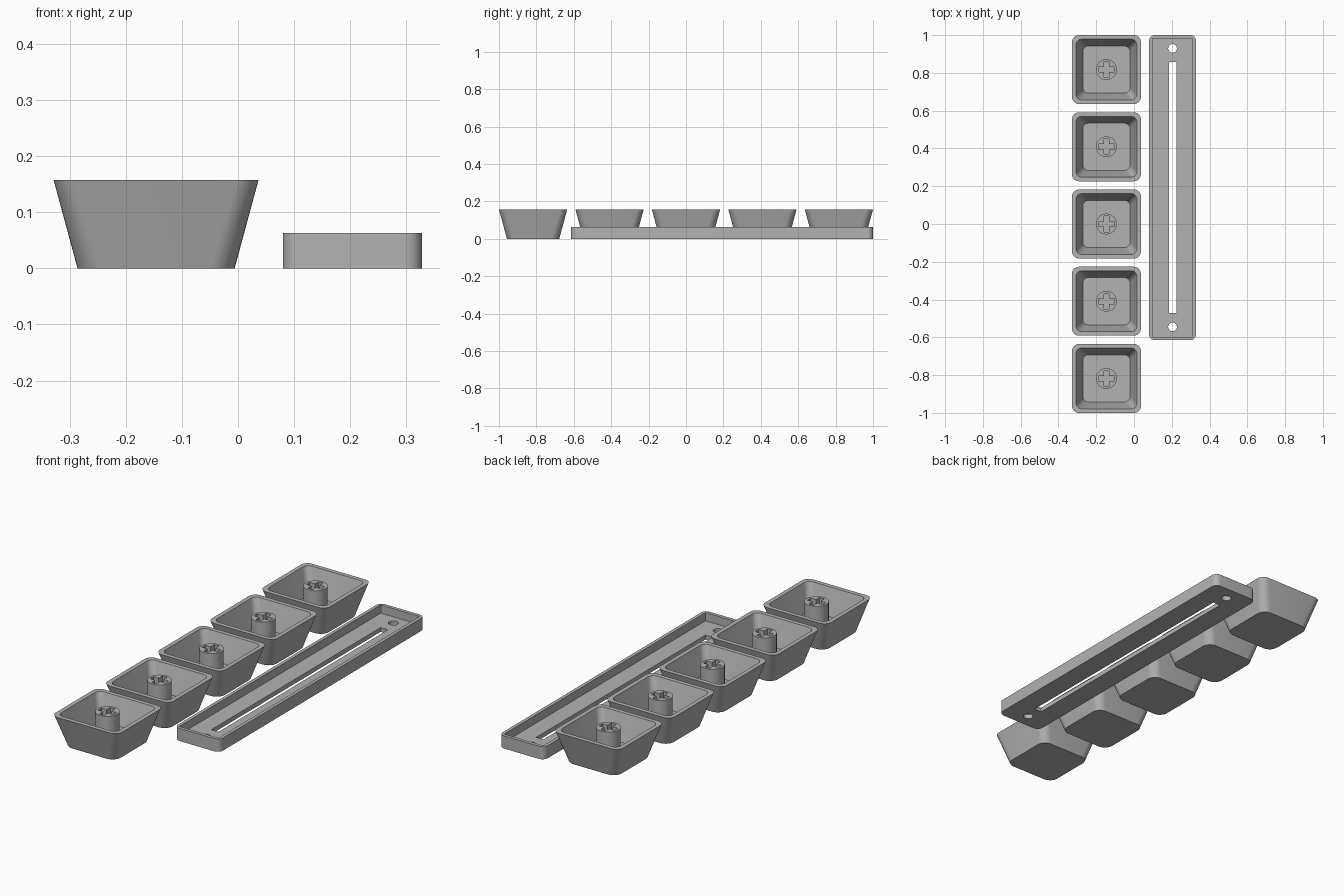
import bpy, bmesh, math

if "Cube" in bpy.data.objects:
    bpy.data.objects.remove(bpy.data.objects["Cube"])

grey = bpy.data.materials.new("grey plastic")
grey.diffuse_color = (0.45, 0.45, 0.45, 1)
grey.use_nodes = True
grey.node_tree.nodes["Principled BSDF"].inputs["Base Color"].default_value = grey.diffuse_color


def finish(name, bm, smooth=True):
    bmesh.ops.recalc_face_normals(bm, faces=bm.faces[:])
    mesh = bpy.data.meshes.new(name)
    bm.to_mesh(mesh)
    bm.free()
    mesh.materials.append(grey)
    ob = bpy.data.objects.new(name, mesh)
    bpy.context.collection.objects.link(ob)
    if smooth:
        bpy.ops.object.select_all(action='DESELECT')
        ob.select_set(True)
        bpy.context.view_layer.objects.active = ob
        bpy.ops.object.shade_smooth_by_angle(angle=math.radians(30))
    return ob


def ring(bm, cx, cy, w, d, r, z, n=8):
    """Rounded rectangle of verts with n segments per corner."""
    verts = []
    for q, (sx, sy) in enumerate(((1, 1), (-1, 1), (-1, -1), (1, -1))):
        for i in range(n + 1):
            a = math.pi / 2 * (q + i / n)
            verts.append(bm.verts.new((cx + sx * (w / 2 - r) + r * math.cos(a),
                                       cy + sy * (d / 2 - r) + r * math.sin(a), z)))
    return verts


def shell(name, cx, cy, sections):
    """Skin a stack of rounded rectangles and close both ends."""
    bm = bmesh.new()
    rings = [ring(bm, cx, cy, *s) for s in sections]
    for a, b in zip(rings, rings[1:]):
        for i in range(len(a)):
            j = (i + 1) % len(a)
            bm.faces.new((a[i], a[j], b[j], b[i]))
    bm.faces.new(rings[0])
    bm.faces.new(rings[-1])
    return finish(name, bm)


def add_cylinder(bm, x, y, r, z0, z1, n=40):
    loops = [[bm.verts.new((x + r * math.cos(2 * math.pi * i / n),
                            y + r * math.sin(2 * math.pi * i / n), z))
              for i in range(n)] for z in (z0, z1)]
    for i in range(n):
        j = (i + 1) % n
        bm.faces.new((loops[0][i], loops[0][j], loops[1][j], loops[1][i]))
    for lp in loops:
        bm.faces.new(lp)


def cut(ob, cutter):
    mod = ob.modifiers.new("cut", 'BOOLEAN')
    mod.operation = 'DIFFERENCE'
    mod.solver = 'EXACT'
    mod.object = cutter
    cutter.hide_render = True
    cutter.hide_set(True)


CAP_X, H, FLOOR = -0.146, 0.157, 0.028

# Five upturned keycaps, each a hollow tapered tub with a slotted stem
for k in range(5):
    y = -0.8175 + k * 0.40875
    shell(f"keycap_{k + 1}", CAP_X, y, [
        (0.28, 0.28, 0.045, 0), (0.365, 0.365, 0.037, H),
        (0.322, 0.322, 0.03, H), (0.25, 0.25, 0.03, FLOOR)])

    bm = bmesh.new()
    add_cylinder(bm, CAP_X, y, 0.055, FLOOR - 0.004, H)
    stem = finish(f"stem_{k + 1}", bm)

    # Plus-shaped socket outline extruded down into the stem
    bm = bmesh.new()
    a, b = 0.042, 0.0135
    quarter = [(a, -b), (a, b), (b, b)]
    pts = []
    for q in range(4):
        for px, py in quarter:
            for _ in range(q):
                px, py = -py, px
            pts.append((CAP_X + px, y + py))
    base = bm.faces.new([bm.verts.new((px, py, 0.06)) for px, py in pts])
    top = bmesh.ops.extrude_face_region(bm, geom=[base])
    bmesh.ops.translate(bm, vec=(0, 0, 0.14),
                        verts=[v for v in top["geom"] if isinstance(v, bmesh.types.BMVert)])
    cut(stem, finish(f"socket_cutter_{k + 1}", bm, False))

# Long shallow tray with a square-cornered recess
TX, TY = 0.204, 0.1925
tray = shell("tray", TX, TY, [
    (0.248, 1.615, 0.03, 0), (0.248, 1.615, 0.03, 0.063),
    (0.214, 1.581, 0.002, 0.063), (0.214, 1.581, 0.002, 0.022)])

# Slot and two screw holes through the tray floor
bm = bmesh.new()
cube = bmesh.ops.create_cube(bm, size=1)["verts"]
bmesh.ops.scale(bm, vec=(0.04, 1.33, 0.1), verts=cube)
bmesh.ops.translate(bm, vec=(TX, TY, 0), verts=cube)
for s in (-1, 1):
    add_cylinder(bm, TX, TY + s * 0.737, 0.023, -0.05, 0.05, 32)
cut(tray, finish("tray_cutter", bm, False))
